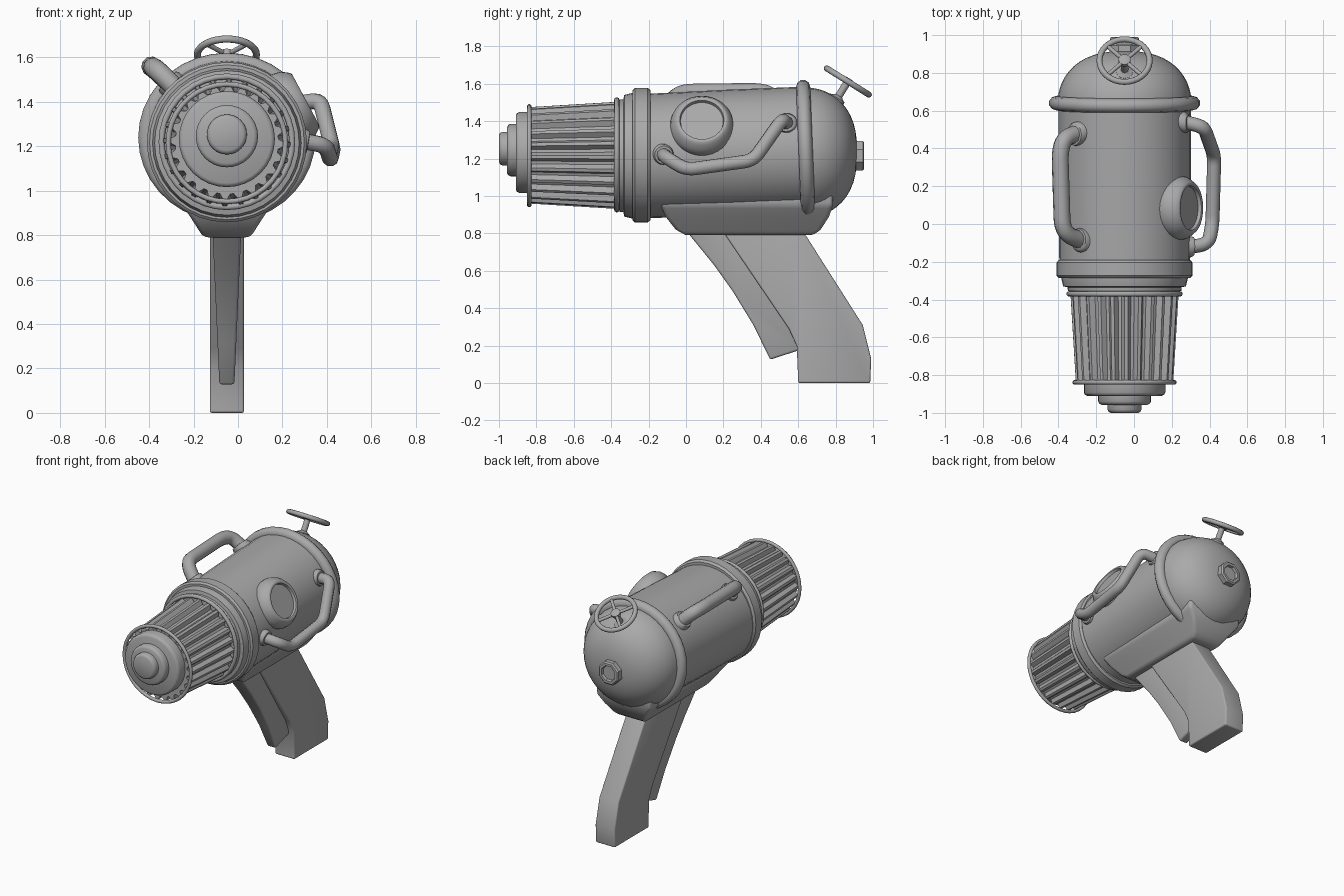
import bpy, bmesh, math
from mathutils import Vector, Matrix

if "Cube" in bpy.data.objects:
    bpy.data.objects.remove(bpy.data.objects["Cube"])

grey = bpy.data.materials.new("plain grey")
grey.use_nodes = True
GREY = (0.4, 0.4, 0.4, 1)
grey.diffuse_color = GREY
grey.node_tree.nodes["Principled BSDF"].inputs["Base Color"].default_value = GREY

CX = -0.05          # the body axis is a little off centre
BACK = (0, 1, 0)


def finish(ob, angle=35, bevel=0):
    bpy.ops.object.select_all(action='DESELECT')
    ob.select_set(True)
    bpy.context.view_layer.objects.active = ob
    if bevel:
        mod = ob.modifiers.new("soft edges", 'BEVEL')
        mod.width, mod.segments = bevel, 3
        mod.limit_method, mod.angle_limit = 'ANGLE', math.radians(30)
        bpy.ops.object.modifier_apply(modifier=mod.name)
    bpy.ops.object.shade_smooth_by_angle(angle=math.radians(angle))
    return ob


def make(name, bm, angle=35, bevel=0):
    bmesh.ops.recalc_face_normals(bm, faces=bm.faces)
    me = bpy.data.meshes.new(name)
    bm.to_mesh(me)
    bm.free()
    me.materials.append(grey)
    ob = bpy.data.objects.new(name, me)
    bpy.context.collection.objects.link(ob)
    return finish(ob, angle, bevel)


def loft(bm, loops, closed=False):
    """Skin a list of equal vertex loops, capped unless closed on itself."""
    rings = [[bm.verts.new(p) for p in loop] for loop in loops]
    n = len(rings[0])
    pairs = list(zip(rings, rings[1:])) + ([(rings[-1], rings[0])] if closed else [])
    for a, b in pairs:
        for i in range(n):
            j = (i + 1) % n
            bm.faces.new((a[i], a[j], b[j], b[i]))
    if not closed:
        bm.faces.new(rings[0])
        bm.faces.new(rings[-1])


def lathe(name, origin, axis, profile, n=32, wide=1, closed=False, rib=None, angle=35, turn=0):
    """Turn (distance, radius) pairs about an axis; wide stretches sideways."""
    axis = Vector(axis).normalized()
    side = Vector((1, 0, 0)) if abs(axis.x) < 0.5 else Vector((0, 1, 0))
    up = axis.cross(side).normalized()
    loops = []
    for d, r in profile:
        loop = []
        for i in range(n):
            a = math.tau * i / n + turn
            rr = r * (rib(i) if rib else 1)
            loop.append(Vector(origin) + axis * d + side * (rr * wide * math.cos(a)) + up * (rr * math.sin(a)))
        loops.append(loop)
    bm = bmesh.new()
    loft(bm, loops, closed)
    return make(name, bm, angle)


def hoop(name, origin, axis, radius, thick, flat=1, wide=1):
    prof = [(thick * math.cos(t * math.tau / 10) * flat, radius + thick * math.sin(t * math.tau / 10))
            for t in range(10)]
    return lathe(name, origin, axis, prof, 36, wide, True, angle=60)


def pipe(name, points, radius, bend=0.05):
    """Round tube along points with rounded corners."""
    pts = [Vector(p) for p in points]
    path = [pts[0]]
    for a, b, c in zip(pts, pts[1:], pts[2:]):
        s = b + (a - b).normalized() * min(bend, (a - b).length * 0.48)
        e = b + (c - b).normalized() * min(bend, (c - b).length * 0.48)
        for k in range(6):
            t = k / 5
            path.append(s * (1 - t) ** 2 + b * 2 * t * (1 - t) + e * t * t)
    path.append(pts[-1])
    cu = bpy.data.curves.new(name, 'CURVE')
    cu.dimensions, cu.bevel_depth, cu.bevel_resolution = '3D', radius, 3
    cu.use_fill_caps = True
    sp = cu.splines.new('POLY')
    sp.points.add(len(path) - 1)
    for q, p in zip(sp.points, path):
        q.co = (*p, 1)
    cu.materials.append(grey)
    ob = bpy.data.objects.new(name, cu)
    bpy.context.collection.objects.link(ob)
    bpy.ops.object.select_all(action='DESELECT')
    ob.select_set(True)
    bpy.context.view_layer.objects.active = ob
    bpy.ops.object.convert(target='MESH')
    return finish(bpy.context.object, 50)


def slab(name, outline, half_width, bevel):
    """Side outline (y, z) thickened along x; half_width depends on z."""
    bm = bmesh.new()
    loft(bm, [[(CX + s * half_width(z), y, z) for y, z in outline] for s in (-1, 1)])
    return make(name, bm, 40, bevel)


# Barrel, tilted slightly and widening to the rear
lathe("body", (CX, -0.22, 1.213), (0, 1, 0.04), [(0, 0.332), (0.45, 0.337), (0.88, 0.337)], 36, 1.04)
dome = [(0.27 * math.sin(t * math.pi / 24), 0.347 * math.cos(t * math.pi / 24) ** 0.8) for t in range(12)]
lathe("rear_dome", (CX, 0.645, 1.232), BACK, dome + [(0.27, 0.02)], 36, 1.02, angle=60)
hoop("rear_ring", (CX, 0.64, 1.24), (0, 1, 0.04), 0.342, 0.04, 0.95, 1.05)

# Front collar and stepped neck
lathe("front_collar", (CX, 0, 1.218), BACK,
      [(-0.285, 0.30), (-0.285, 0.348), (-0.273, 0.36), (-0.205, 0.36), (-0.19, 0.348), (-0.19, 0.30)], 36)
lathe("neck", (CX, 0, 1.215), BACK,
      [(-0.36, 0.27), (-0.355, 0.30), (-0.335, 0.302), (-0.33, 0.325), (-0.29, 0.335), (-0.28, 0.335)], 36)
hoop("neck_ring", (CX, -0.37, 1.22), BACK, 0.294, 0.014)

# Ribbed nozzle
lathe("ribbed_nozzle", (CX, 0, 1.217), BACK, [(-0.835, 0.258), (-0.375, 0.286)], 96,
      rib=lambda i: 1 if i % 4 < 2 else 0.9, angle=20)
hoop("nozzle_flange", (CX, -0.838, 1.215), BACK, 0.264, 0.012)
for name, z, front, rear, r in (("nozzle_cap", 1.232, -0.91, -0.83, 0.216),
                                ("nozzle_step", 1.245, -0.957, -0.90, 0.14),
                                ("nozzle_tip", 1.253, -1.0, -0.94, 0.09)):
    lathe(name, (CX, 0, z), BACK, [(front, r - 0.018), (front + 0.006, r - 0.006),
                                   (front + 0.018, r), (rear, r)], 32, angle=50)

# Round gauge on the upper left side
lathe("gauge", (CX, 0.085, 1.22), (0.88, 0, 0.47),
      [(0.2, 0.15), (0.29, 0.165), (0.325, 0.172), (0.36, 0.165), (0.385, 0.148), (0.398, 0.138),
       (0.402, 0.128), (0.398, 0.118), (0.38, 0.114), (0.38, 0.02)], 36, angle=50)

# Side pipes with their sockets
right_pipe = [(-0.27, 0.49, 1.45), (-0.37, 0.455, 1.545), (-0.392, 0.38, 1.56),
              (-0.38, -0.01, 1.555), (-0.35, -0.06, 1.53), (-0.25, -0.1, 1.43)]
left_pipe = [(0.22, 0.55, 1.38), (0.37, 0.515, 1.41), (0.425, 0.36, 1.19),
             (0.415, 0.0, 1.14), (0.395, -0.105, 1.205), (0.25, -0.13, 1.23)]
for name, pts, r in (("right_pipe", right_pipe, 0.045), ("left_pipe", left_pipe, 0.037)):
    pipe(name, pts, r)
    for tag, a, b in (("rear", pts[0], pts[1]), ("front", pts[-1], pts[-2])):
        lathe(f"{name}_{tag}_socket", a, Vector(b) - Vector(a),
              [(-0.04, r + 0.018), (0.055, r + 0.018), (0.068, r + 0.012), (0.07, r - 0.005)], 20, angle=50)

# Valve wheel on a stem
tilt = Vector((0, 0.53, 0.85)).normalized()
hub = Vector((CX, 0.865, 1.612))
hoop("valve_wheel", hub, tilt, 0.133, 0.016)
across = tilt.cross(Vector((1, 0, 0)))
for i, s in enumerate((-1, 1)):
    arm = (Vector((1, 0, 0)) + across * s).normalized() * 0.13
    pipe(f"wheel_spoke_{i}", [hub - arm, hub + arm], 0.011)
lathe("valve_stem", hub, tilt, [(-0.15, 0.045), (-0.105, 0.045), (-0.1, 0.035), (-0.09, 0.02),
                                (-0.015, 0.02), (-0.01, 0.032), (0.012, 0.032), (0.018, 0.02)], 20)

# Rear nut
lathe("rear_nut", (CX, 0, 1.215), BACK, [(0.88, 0.085), (0.945, 0.085), (0.953, 0.075), (0.953, 0.057),
                                         (0.935, 0.052), (0.935, 0.01)], 8, angle=20, turn=math.pi / 8)

# Mount between body and grip, flaring upward
bm = bmesh.new()
loft(bm, [[(CX - w, y0, z), (CX + w, y0, z), (CX + w, y1, z), (CX - w, y1, z)]
          for z, y0, y1, w in ((0.79, 0.0, 0.68, 0.105), (0.82, -0.055, 0.72, 0.125), (0.89, -0.11, 0.765, 0.17),
                               (0.95, -0.135, 0.785, 0.215), (1.05, -0.135, 0.785, 0.215))])
make("grip_mount", bm, 40, 0.02)

# Grip and the tapered trigger blade in front of it
slab("grip", [(0.17, 0.85), (0.55, 0.29), (0.592, 0.2), (0.6, 0.01), (0.6, 0.0), (0.985, 0.0),
              (0.99, 0.13), (0.945, 0.31), (0.64, 0.79), (0.6, 0.85)], lambda z: 0.077, 0.018)
slab("trigger_blade", [(-0.03, 0.85), (0.02, 0.79), (0.15, 0.63), (0.25, 0.49), (0.36, 0.31), (0.45, 0.125),
                       (0.62, 0.18), (0.62, 0.3), (0.3, 0.85)], lambda z: 0.028 + 0.045 * z, 0.012)
